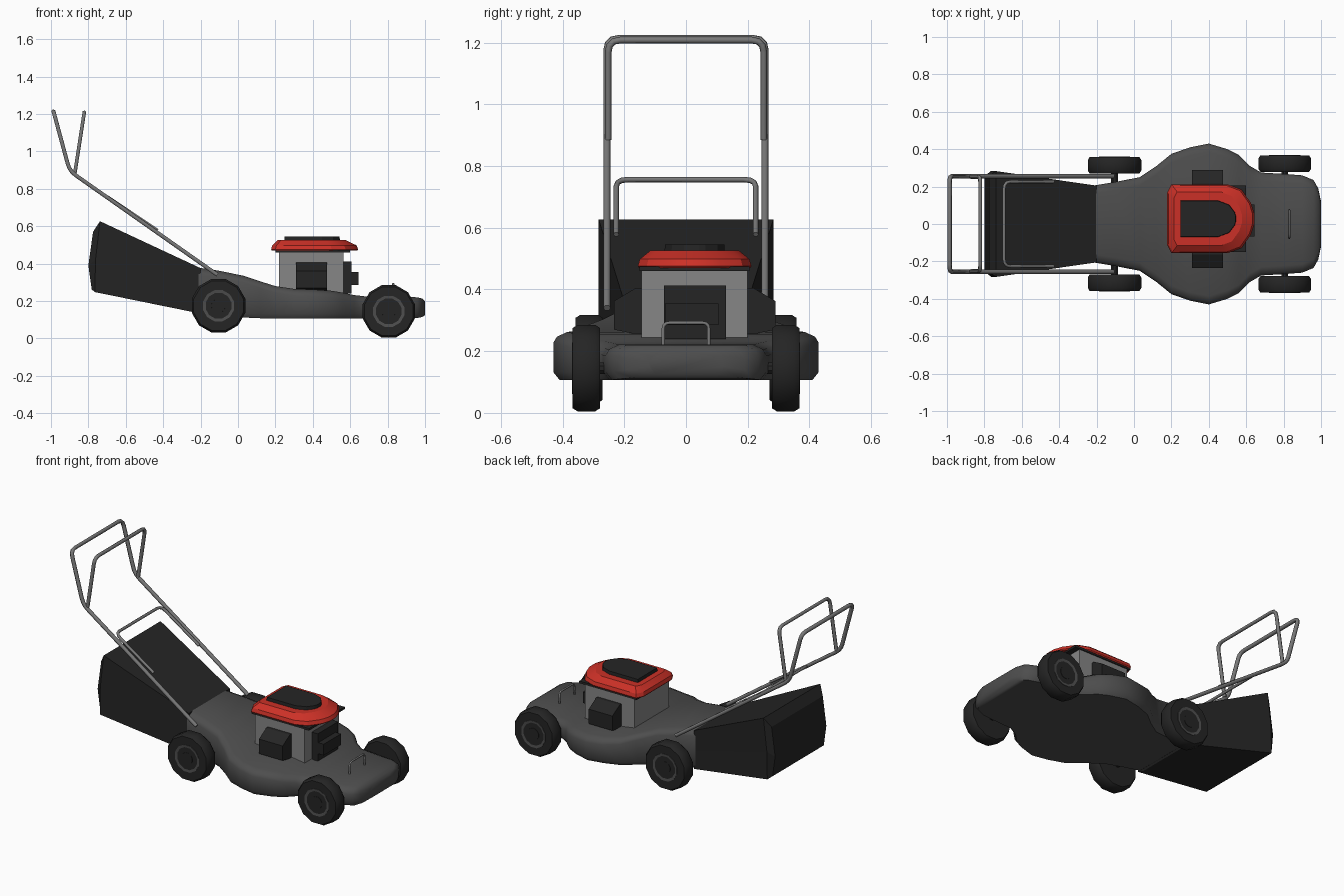
import bpy, bmesh, math
from mathutils import Vector

if "Cube" in bpy.data.objects:
    bpy.data.objects.remove(bpy.data.objects["Cube"])


def mat(name, r, g, b):
    m = bpy.data.materials.new(name)
    m.diffuse_color = (r, g, b, 1)
    m.use_nodes = True
    m.node_tree.nodes["Principled BSDF"].inputs["Base Color"].default_value = m.diffuse_color
    return m


BLACK = mat("black", .018, .018, .018)
DARK = mat("dark_grey", .075, .075, .075)
GREY = mat("engine_grey", .24, .24, .24)
TUBE = mat("tube_grey", .19, .19, .19)
RED = mat("red", .6, .03, .02)


def loft(name, rings, material, smooth=None):
    """Skin a series of closed rings and cap both ends."""
    bm = bmesh.new()
    loops = [[bm.verts.new(p) for p in r] for r in rings]
    n = len(loops[0])
    for a, b in zip(loops, loops[1:]):
        for i in range(n):
            bm.faces.new((a[i], a[(i + 1) % n], b[(i + 1) % n], b[i]))
    bm.faces.new(loops[0])
    bm.faces.new(loops[-1])
    bmesh.ops.recalc_face_normals(bm, faces=bm.faces)
    me = bpy.data.meshes.new(name)
    bm.to_mesh(me)
    bm.free()
    me.materials.append(material)
    ob = bpy.data.objects.new(name, me)
    bpy.context.collection.objects.link(ob)
    if smooth:
        bpy.ops.object.select_all(action='DESELECT')
        ob.select_set(True)
        bpy.context.view_layer.objects.active = ob
        bpy.ops.object.shade_smooth_by_angle(angle=math.radians(smooth))
    return ob


def box(name, x0, x1, y0, y1, z0, z1, material):
    return loft(name, [[(x0, y0, z), (x1, y0, z), (x1, y1, z), (x0, y1, z)] for z in (z0, z1)], material)


def turned(name, x, z, profile, material, sides=12):
    """Rings of (y, radius) around an axle along y."""
    steps = [2 * math.pi * (i + .5) / sides for i in range(sides)]
    return loft(name, [[(x + r * math.cos(t), y, z + r * math.sin(t)) for t in steps]
                       for y, r in profile], material, 35)


def tube(name, pts, radius, bend=.04):
    """Bent pipe with rounded corners."""
    pts = [Vector(p) for p in pts]
    path = [pts[0]]
    for a, b, c in zip(pts, pts[1:], pts[2:]):
        p, q = b + (a - b).normalized() * bend, b + (c - b).normalized() * bend
        path += [(1 - t) ** 2 * p + 2 * t * (1 - t) * b + t * t * q for t in (0, .33, .67, 1)]
    path.append(pts[-1])
    cu = bpy.data.curves.new(name, 'CURVE')
    cu.dimensions = '3D'
    cu.bevel_depth, cu.bevel_resolution, cu.use_fill_caps = radius, 1, True
    sp = cu.splines.new('POLY')
    sp.points.add(len(path) - 1)
    for s, p in zip(sp.points, path):
        s.co = (*p, 1)
    cu.materials.append(TUBE)
    ob = bpy.data.objects.new(name, cu)
    bpy.context.collection.objects.link(ob)
    bpy.ops.object.select_all(action='DESELECT')
    ob.select_set(True)
    bpy.context.view_layer.objects.active = ob
    bpy.ops.object.convert(target='MESH')


def hoop(name, side, y, radius, bend=.04):
    """Mirror a side path (x, z) into a U-shaped pipe."""
    tube(name, [(x, -y, z) for x, z in side] + [(x, y, z) for x, z in reversed(side)], radius, bend)


# Mowing deck: cross-sections along x (x, half width, top, bottom)
deck = [(-.22, .205, .38, .135), (-.1, .225, .362, .125), (.03, .25, .335, .112),
        (.12, .31, .305, .108), (.2, .375, .28, .107), (.3, .41, .265, .107), (.4, .43, .262, .107),
        (.5, .40, .255, .107), (.56, .37, .245, .107), (.62, .31, .232, .107), (.68, .275, .225, .107),
        (.8, .268, .222, .107), (.9, .26, .222, .107), (.96, .235, .22, .11),
        (.985, .19, .213, .115), (1, .12, .20, .125)]
rings = []
for x, w, t, b in deck:
    half = [(w - .02, b), (w, b + .025), (w, t - .035), (w - .012, t - .015), (w - .045, t)]
    rings.append([(x, y, z) for y, z in half] + [(x, -y, z) for y, z in reversed(half)])
loft("deck", rings, DARK, 50)

# Grass bag
def bag_ring(front, w, top, mid, bottom):
    side = [(*bottom,), (*mid,), (*top,)]
    return [(x, w, z) for x, z in side] + [(x, -w, z) for x, z in reversed(side)]

loft("grass_bag", [bag_ring(0, .205, (-.2, .376), (-.2, .25), (-.2, .133)),
                   bag_ring(0, .283, (-.738, .627), (-.762, .42), (-.765, .248)),
                   bag_ring(0, .255, (-.775, .57), (-.8, .39), (-.782, .262))], BLACK)

# Wheels with rims, hub caps and axles
for label, x, z, r, y in (("front", .806, .145, .145, .279), ("rear", -.104, .175, .148, .27)):
    for side, s in (("left", 1), ("right", -1)):
        turned(f"{label}_{side}_tyre", x, z,
               [(s * (y + d), r * k) for d, k in
                ((0, .6), (0, .93), (.015, 1), (.072, 1), (.088, .93), (.088, .6))], BLACK)
        turned(f"{label}_{side}_rim", x, z,
               [(s * (y + .04), .086), (s * (y + .09), .086), (s * (y + .084), .04)], DARK)
        turned(f"{label}_{side}_hub_cap", x, z, [(s * (y + .05), .042), (s * (y + .09), .038)], BLACK)
    turned(f"{label}_axle", x, z, [(-y - .02, .02), (y + .02, .02)], BLACK, 8)

# Push handle, control bar, bag handle and deck grip
hoop("push_handle", [(-.11, .34), (-.9, .895), (-.986, 1.213)], .256, .012)
hoop("control_bar", [(-.872, .885), (-.822, 1.208)], .252, .011)
hoop("bag_handle", [(-.43, .578), (-.695, .756)], .226, .009)
hoop("deck_grip", [(.83, .215), (.83, .292)], .074, .006, .02)

# Engine block and side parts
YC = .028
box("engine_block", .22, .565, YC - .172, YC + .172, .235, .47, GREY)
box("engine_lip", .2, .6, YC - .178, YC + .178, .46, .474, BLACK)
box("front_housing", .56, .607, -.072, .13, .24, .412, BLACK)
box("front_filter", .6, .645, -.068, .105, .285, .355, BLACK)
for name, s in (("exhaust", -1), ("air_box", 1)):
    loft(name, [[(.31, YC + s * d, lo), (.475, YC + s * d, lo), (.475, YC + s * d, hi), (.31, YC + s * d, hi)]
                for d, lo, hi in ((.15, .255, .405), (.19, .255, .405), (.262, .27, .362))], BLACK)


# Engine cover and its cap, stacked outlines
def outline(side, k, z, cx):
    pts = [(cx + (x - cx) * k, y * k) for x, y in side]
    return [(x, YC + y, z) for x, y in pts] + [(x, YC - y, z) for x, y in reversed(pts)]

cover = [(.177, .14), (.2, .184), (.5, .184), (.575, .155), (.625, .085), (.643, .03)]
loft("engine_cover", [outline(cover, .98, .47, .38), outline(cover, 1, .476, .38),
                      outline(cover, .965, .498, .36), outline(cover, .78, .526, .34)], RED, 20)
cap = [(.247, .098), (.45, .098), (.51, .075), (.54, .035), (.546, .015)]
loft("cover_cap", [outline(cap, 1, .515, .38), outline(cap, .98, .546, .38)], BLACK)
